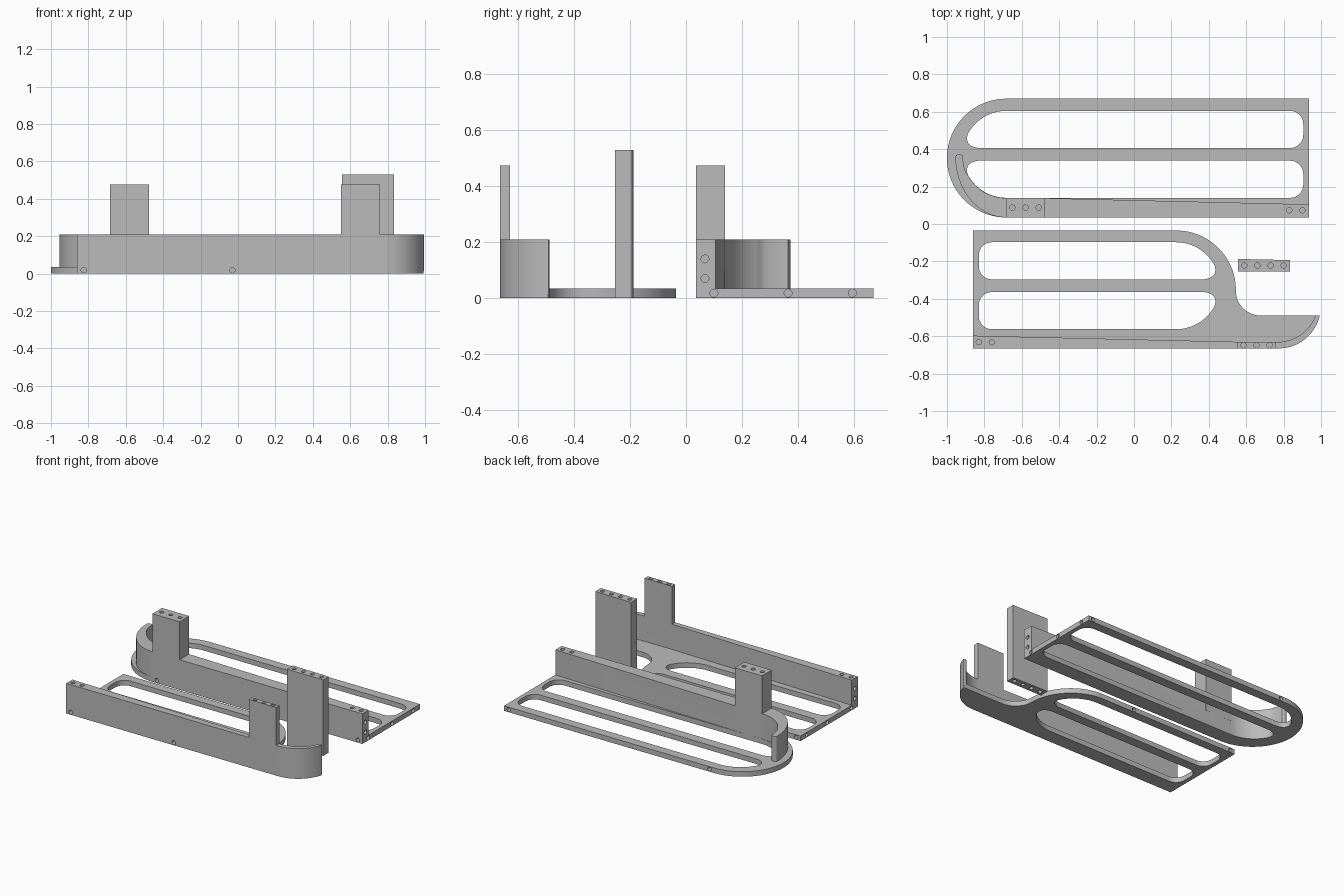
import bpy, bmesh, math
from mathutils import Vector

if "Cube" in bpy.data.objects:
    bpy.data.objects.remove(bpy.data.objects["Cube"])

grey = bpy.data.materials.new("light grey")
grey.diffuse_color = (0.5, 0.5, 0.5, 1)
grey.use_nodes = True
grey.node_tree.nodes["Principled BSDF"].inputs["Base Color"].default_value = grey.diffuse_color
T, WALL, POST = 0.035, 0.21, 0.475      # plate, wall and post heights


def arc(cx, cy, rx, ry, a0, a1, n=20):
    """Points on an ellipse arc, angles in degrees."""
    out = []
    for i in range(n + 1):
        a = math.radians(a0 + (a1 - a0) * i / n)
        out.append((cx + rx * math.cos(a), cy + ry * math.sin(a)))
    return out


def bend(p, c, q, n=8):
    """Quadratic curve from p to q pulled toward c."""
    p, c, q = Vector(p), Vector(c), Vector(q)
    return [tuple(p * (1 - t) ** 2 + c * 2 * t * (1 - t) + q * t * t)
            for t in [i / n for i in range(n + 1)]]


def prism(name, pts, z0, z1):
    """Extrude a closed outline between two heights."""
    bm = bmesh.new()
    face = bm.faces.new([bm.verts.new((x, y, z0)) for x, y in pts])
    top = bmesh.ops.extrude_face_region(bm, geom=[face])["geom"]
    bmesh.ops.translate(bm, vec=(0, 0, z1 - z0),
                        verts=[v for v in top if isinstance(v, bmesh.types.BMVert)])
    bmesh.ops.remove_doubles(bm, verts=bm.verts, dist=1e-5)
    bmesh.ops.recalc_face_normals(bm, faces=bm.faces)
    mesh = bpy.data.meshes.new(name)
    bm.to_mesh(mesh)
    bm.free()
    mesh.materials.append(grey)
    ob = bpy.data.objects.new(name, mesh)
    bpy.context.collection.objects.link(ob)
    return ob


def combine(ob, other, operation):
    """Apply a boolean and remove the second object."""
    mod = ob.modifiers.new("combine", 'BOOLEAN')
    mod.operation, mod.solver, mod.object = operation, 'EXACT', other
    bpy.context.view_layer.objects.active = ob
    bpy.ops.object.modifier_apply(modifier=mod.name)
    bpy.data.objects.remove(other)


def drill(ob, holes, r=0.014, depth=0.035):
    """Blind round holes, each given as (point on surface, inward axis)."""
    bm = bmesh.new()
    for point, axis in holes:
        axis = Vector(axis)
        mat = axis.to_track_quat('Z', 'Y').to_matrix().to_4x4()
        mat.translation = Vector(point) + axis * (depth / 2 - 0.005)
        bmesh.ops.create_cone(bm, cap_ends=True, segments=20, radius1=r,
                              radius2=r, depth=depth + 0.01, matrix=mat)
    mesh = bpy.data.meshes.new("hole_cutter")
    bm.to_mesh(mesh)
    bm.free()
    mesh.materials.append(grey)
    cutter = bpy.data.objects.new("hole_cutter", mesh)
    bpy.context.collection.objects.link(cutter)
    combine(ob, cutter, 'DIFFERENCE')


def finish(ob):
    bpy.ops.object.select_all(action='DESELECT')
    ob.select_set(True)
    bpy.context.view_layer.objects.active = ob
    bpy.ops.object.shade_smooth_by_angle(angle=math.radians(30))


def slots(ob, cx, cy, r, x_end, s):
    """Two mirrored slots: round nose toward direction s, square end at x_end."""
    for m in (1, -1):
        low, high, c = 0.034, r, 0.07
        a = math.asin(0.108 / r)
        nose = arc(0, 0, r, r, 90, math.degrees(a), 14)
        tip = bend(nose[-1], (nose[-1][0] + 0.02, low + 0.01), (r * 0.64, low))
        e = (x_end - cx) * s
        tail = arc(e + c, low + c, c, c, 270, 180, 8) + arc(e + c, high - c, c, c, 180, 90, 8)
        pts = [(cx + s * x, cy + m * y) for x, y in nose + tip + tail]
        combine(ob, prism("slot_cutter", pts, -0.05, 0.1), 'DIFFERENCE')


DOWN, UP = (0, 0, -1), (0, 0, 1)

# Rear tray: plate with a round left end
rear = prism("rear_tray", [(0.935, 0.035), (0.935, 0.67)]
             + arc(-0.683, 0.3525, 0.3175, 0.3175, 90, 270, 40), 0, T)
slots(rear, -0.683, 0.3725, 0.2325, 0.905, -1)
# Tapered side wall that curls round the nose
wall = ([(0.935, 0.035), (0.935, 0.105), (-0.55, 0.14)]
        + arc(-0.683, 0.3725, 0.2335, 0.2335, 270, 208, 14)
        + bend((-0.897, 0.27), (-0.914, 0.31), (-0.915, 0.365), 6)
        + arc(-0.935, 0.36, 0.02, 0.013, 30, 150, 6)
        + arc(-0.683, 0.36, 0.272, 0.325, 180, 270, 24))
combine(rear, prism("rear_wall", wall, 0.015, WALL), 'UNION')
# Post on the wall
combine(rear, prism("rear_post", [(-0.685, 0.035), (-0.475, 0.035),
                                  (-0.475, 0.14), (-0.685, 0.14)], 0.1, POST), 'UNION')
drill(rear, [((x, 0.088, POST), DOWN) for x in (-0.65, -0.58, -0.51)]
      + [((x, 0.073, WALL), DOWN) for x in (0.83, 0.9)]
      + [((0.935, 0.068, z), (-1, 0, 0)) for z in (0.07, 0.14)]
      + [((0.935, y, 0.018), (-1, 0, 0)) for y in (0.1, 0.365, 0.595)]
      + [((x, 0.035, 0.018), (0, 1, 0)) for x in (-0.65, 0.9)]
      + [((x, 0.67, 0.018), (0, -1, 0)) for x in (-0.65, 0.9)])
finish(rear)

# Front tray: round shoulder, concave fillet and a curved tail
tail = arc(0.775, -0.435, 0.225, 0.23, 344, 270, 20)
front = prism("front_tray", [(-0.86, -0.665), (-0.86, -0.035)]
              + arc(0.227, -0.3525, 0.3175, 0.3175, 90, 0, 24)
              + arc(0.68, -0.36, 0.135, 0.13, 180, 270, 12)
              + bend((0.965, -0.49), (1.0, -0.485), tail[0], 6) + tail, 0, T)
slots(front, 0.225, -0.33, 0.2325, -0.83, 1)
# Tapered wall that follows the tail
wall = ([(-0.86, -0.665), (-0.86, -0.597), (0.55, -0.63), (0.79, -0.63)]
        + bend((0.79, -0.63), (0.92, -0.61), (0.967, -0.497), 14)
        + bend((0.972, -0.49), (1.0, -0.485), tail[0], 6) + tail)
combine(front, prism("front_wall", wall, 0.015, WALL), 'UNION')
# Post on the wall
combine(front, prism("front_post", [(0.55, -0.665), (0.76, -0.665),
                                    (0.76, -0.63), (0.55, -0.63)], 0.1, POST), 'UNION')
drill(front, [((x, -0.648, POST), DOWN) for x in (0.585, 0.655, 0.725)]
      + [((x, -0.632, WALL), DOWN) for x in (-0.83, -0.76)]
      + [((-0.86, -0.632, z), (1, 0, 0)) for z in (0.07, 0.14)]
      + [((-0.86, y, 0.018), (1, 0, 0)) for y in (-0.1, -0.33, -0.595)]
      + [((x, -0.665, 0.018), (0, 1, 0)) for x in (-0.825, -0.03)]
      + [((x, -0.035, 0.018), (0, -1, 0)) for x in (-0.825, -0.03)])
finish(front)

# Free-standing upright block
block = prism("upright_block", [(0.555, -0.254), (0.835, -0.254),
                                (0.835, -0.193), (0.555, -0.187)], 0, 0.53)
drill(block, [((x, -0.222, z), d) for x in (0.59, 0.66, 0.73, 0.8)
              for z, d in ((0.53, DOWN), (0, UP))])
finish(block)
